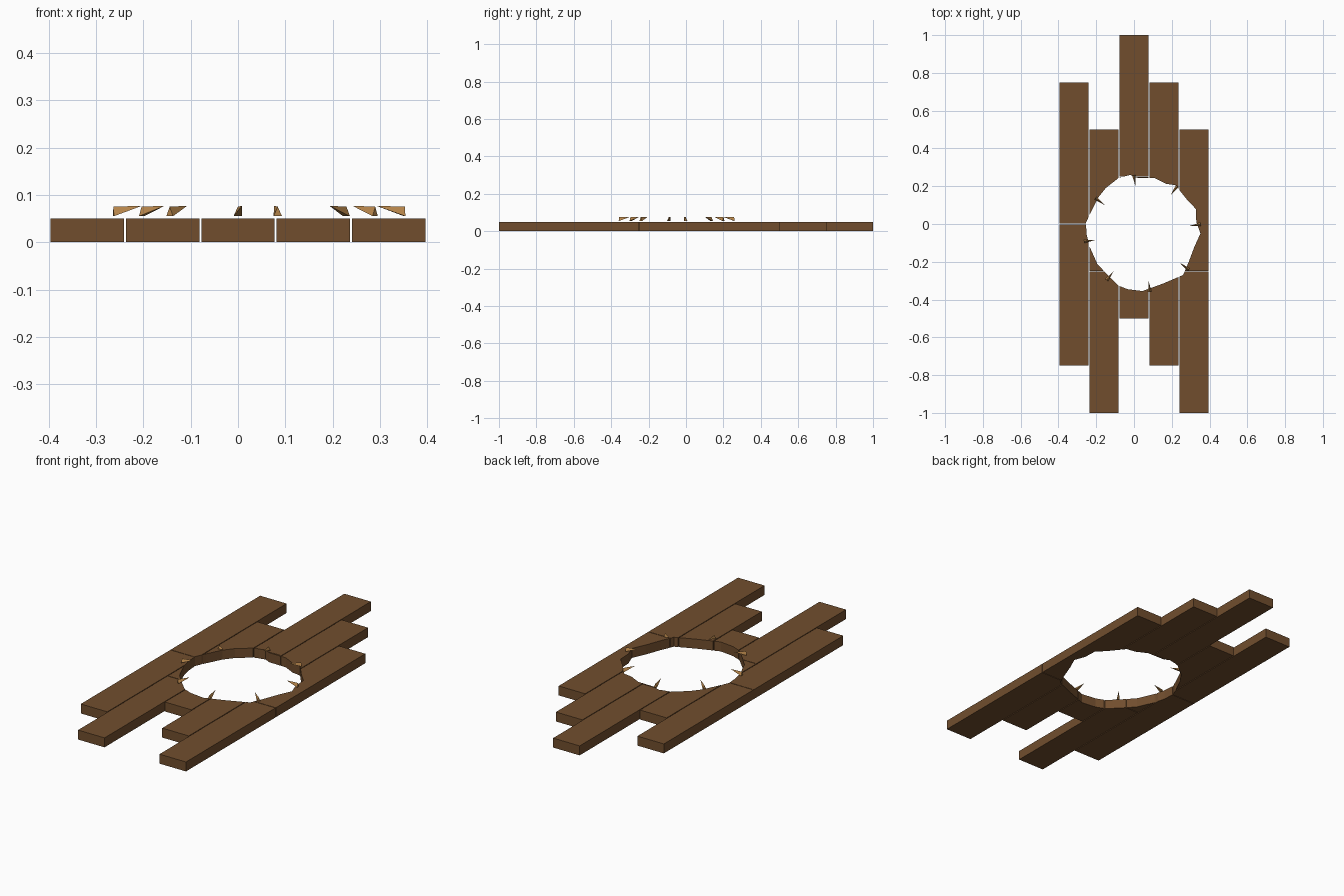
import bpy, bmesh, math
from mathutils import Vector

if "Cube" in bpy.data.objects:
    bpy.data.objects.remove(bpy.data.objects["Cube"])


def material(name, rgb):
    m = bpy.data.materials.new(name)
    m.diffuse_color = (*rgb, 1)
    m.use_nodes = True
    m.node_tree.nodes["Principled BSDF"].inputs["Base Color"].default_value = m.diffuse_color
    return m


WOOD = material("brown wood", (0.165, 0.076, 0.027))
RAW = material("raw splintered wood", (0.48, 0.24, 0.07))


def add_object(name, bm, mat=None):
    bmesh.ops.recalc_face_normals(bm, faces=bm.faces)
    mesh = bpy.data.meshes.new(name)
    bm.to_mesh(mesh)
    bm.free()
    if mat:
        mesh.materials.append(mat)
    ob = bpy.data.objects.new(name, mesh)
    bpy.context.collection.objects.link(ob)
    return ob


def prism(name, outline, z0, z1, mat=None):
    bm = bmesh.new()
    face = bm.faces.new([bm.verts.new((x, y, z0)) for x, y in outline])
    ext = bmesh.ops.extrude_face_region(bm, geom=[face])
    verts = [g for g in ext["geom"] if isinstance(g, bmesh.types.BMVert)]
    bmesh.ops.translate(bm, verts=verts, vec=(0, 0, z1 - z0))
    return add_object(name, bm, mat)


# Ragged hole outline, used as a cutter
HOLE = [(-0.08, 0.245), (-0.02, 0.26), (0.01, 0.245), (0.11, 0.243), (0.17, 0.213),
        (0.22, 0.205), (0.28, 0.13), (0.327, 0.08), (0.33, 0.01), (0.352, -0.05),
        (0.32, -0.12), (0.29, -0.20), (0.26, -0.27), (0.155, -0.315), (0.045, -0.355),
        (-0.035, -0.345), (-0.085, -0.325), (-0.14, -0.27), (-0.195, -0.21),
        (-0.235, -0.12), (-0.25, -0.06), (-0.255, 0.005), (-0.23, 0.06),
        (-0.19, 0.14), (-0.15, 0.19)]
cutter = prism("hole_cutter", HOLE, -0.1, 0.15)
cutter.hide_render = True

# Two planks end to end in each staggered row
PITCH, WIDTH, LENGTH, THICK, GAP = 0.159, 0.155, 0.75, 0.05, 0.0015
planks = []
for i, joint in enumerate((0, -0.25, 0.25, 0, -0.25)):
    x0 = (i - 2) * PITCH - WIDTH / 2
    x1 = x0 + WIDTH
    for side, y0, y1 in (("front", joint - LENGTH, joint - GAP),
                         ("back", joint + GAP, joint + LENGTH)):
        ob = prism(f"plank_{i + 1}_{side}",
                   [(x0, y0), (x1, y0), (x1, y1), (x0, y1)], 0, THICK, WOOD)
        mod = ob.modifiers.new("hole", 'BOOLEAN')
        mod.operation = 'DIFFERENCE'
        mod.solver = 'EXACT'
        mod.object = cutter
        planks.append(ob)

# Bake the cut into the planks and drop the cutter
deps = bpy.context.evaluated_depsgraph_get()
for ob in planks:
    cut = bpy.data.meshes.new_from_object(ob.evaluated_get(deps))
    ob.modifiers.clear()
    ob.data = cut
    cut.materials.clear()
    cut.materials.append(WOOD)
    for p in cut.polygons:
        p.material_index = 0
bpy.data.objects.remove(cutter)

# Splinters around the rim, pointing inward
centre = Vector((0.045, -0.05, 0))
for k in range(8):
    a = math.radians(9 + 44.7 * k)
    out = Vector((math.cos(a), math.sin(a), 0))
    across = Vector((-out.y, out.x, 0)) * 0.009
    base = centre + out * 0.311
    up = Vector((0, 0, 1))
    bm = bmesh.new()
    l, r, t, tip = [bm.verts.new(p) for p in (
        base + across + up * 0.055, base - across + up * 0.055,
        base + up * 0.075, centre + out * 0.25 + up * 0.077)]
    for f in ((l, r, t), (l, r, tip), (r, t, tip), (t, l, tip)):
        bm.faces.new(f)
    add_object(f"splinter_{k + 1}", bm, RAW)
